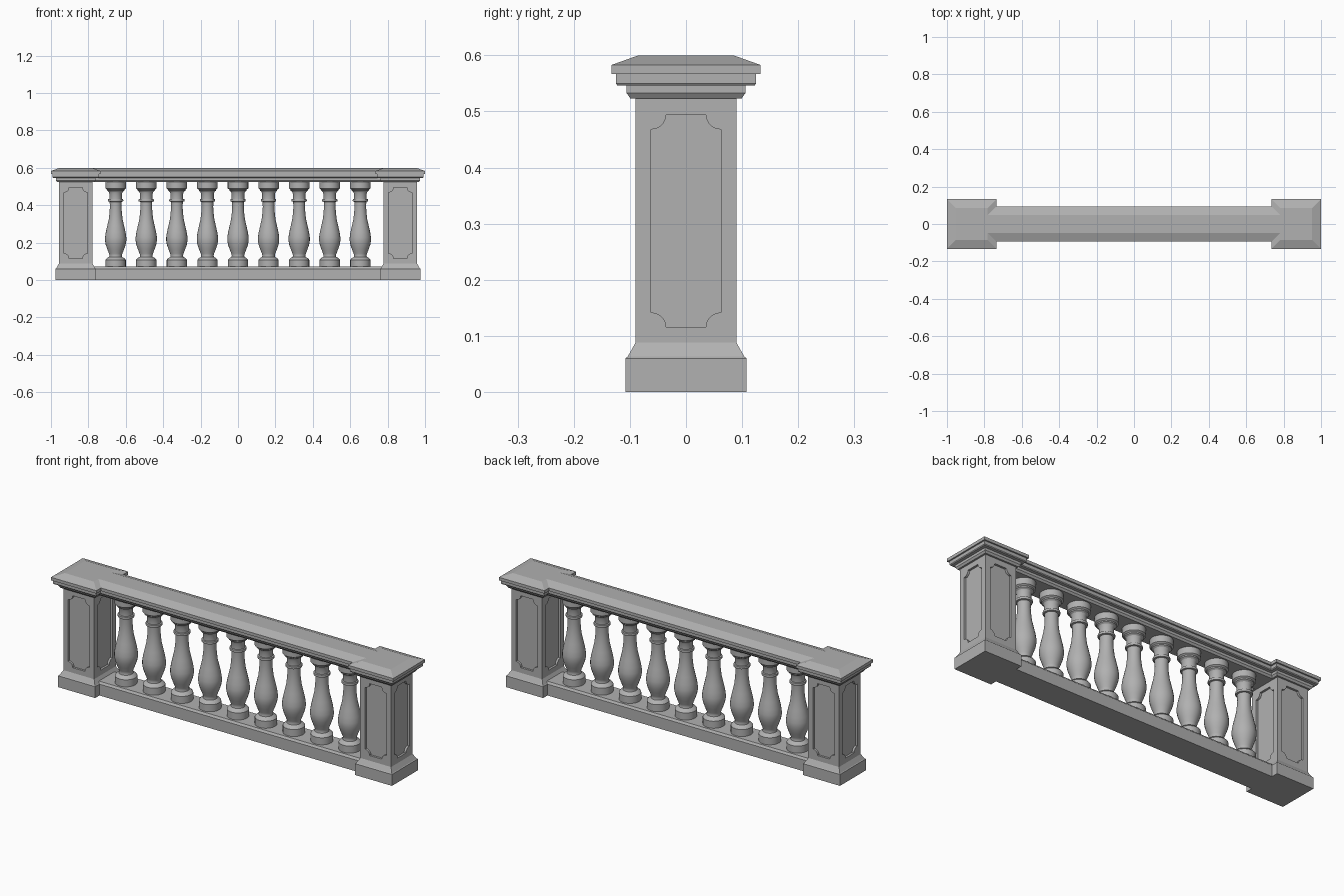
import bpy, bmesh, math
from mathutils import Vector, Matrix

if "Cube" in bpy.data.objects:
    bpy.data.objects.remove(bpy.data.objects["Cube"])

POST_X = 0.8675
stone = bpy.data.materials.new("dark_stone")
stone.diffuse_color = (0.44, 0.44, 0.44, 1)
stone.use_nodes = True
stone.node_tree.nodes["Principled BSDF"].inputs["Base Color"].default_value = stone.diffuse_color


def finish(name, bm):
    bmesh.ops.recalc_face_normals(bm, faces=bm.faces)
    mesh = bpy.data.meshes.new(name)
    bm.to_mesh(mesh)
    bm.free()
    mesh.materials.append(stone)
    obj = bpy.data.objects.new(name, mesh)
    bpy.context.collection.objects.link(obj)
    return obj


def add_loft(bm, rings):
    """Join closed rings of points and cap both ends."""
    rows = [[bm.verts.new(p) for p in ring] for ring in rings]
    n = len(rows[0])
    for a, b in zip(rows, rows[1:]):
        for i in range(n):
            j = (i + 1) % n
            bm.faces.new((a[i], a[j], b[j], b[i]))
    bm.faces.new(rows[0][::-1])
    bm.faces.new(rows[-1])


def rail(name, half_profile, half_length):
    """Symmetric cross-section (half width, z) drawn along x."""
    section = half_profile + [(-y, z) for y, z in reversed(half_profile)]
    bm = bmesh.new()
    add_loft(bm, [[(x, y, z) for y, z in section] for x in (-half_length, half_length)])
    return finish(name, bm)


# Moulding shared by the post caps and the hand rail (half width, z)
cap = [(0.099, 0.523), (0.106, 0.533), (0.106, 0.546), (0.122, 0.546), (0.125, 0.550),
       (0.125, 0.567), (0.1325, 0.567), (0.1325, 0.583), (0.085, 0.600)]

# Square post: plinth, shaft and cap
post_profile = [(0.108, 0), (0.108, 0.060), (0.104, 0.063), (0.090, 0.088), (0.090, 0.523)] + cap
bm = bmesh.new()
add_loft(bm, [[(-h, -h, z), (h, -h, z), (h, h, z), (-h, h, z)] for h, z in post_profile])
post = finish("left_post", bm)

# Panel outline with scooped corners
W, Z0, Z1, R = 0.062, 0.115, 0.495, 0.027
outline = []
for cx, cz, start in ((W, Z0, 180), (W, Z1, 270), (-W, Z1, 0), (-W, Z0, 90)):
    for k in range(6):
        a = math.radians(start - 18 * k)
        outline.append((cx + R * math.cos(a), cz + R * math.sin(a)))

# Recess the panel on all four sides of the post
bm = bmesh.new()
for side in range(4):
    turn = Matrix.Rotation(side * math.pi / 2, 3, 'Z')
    add_loft(bm, [[turn @ Vector((x, y, z)) for x, z in outline] for y in (-0.10, -0.079)])
cutter = finish("panel_cutter", bm)
cutter.hide_render = True
mod = post.modifiers.new("panels", 'BOOLEAN')
mod.operation = 'DIFFERENCE'
mod.solver = 'EXACT'
mod.object = cutter
bpy.context.view_layer.objects.active = post
bpy.ops.object.modifier_apply(modifier=mod.name)
bpy.data.objects.remove(cutter)

post.location.x = -POST_X
right_post = post.copy()
right_post.name = "right_post"
right_post.location.x = POST_X
bpy.context.collection.objects.link(right_post)

# Hand rail and bottom rail
rail("hand_rail", [(y - 0.038, z) for y, z in cap], 0.7825)
rail("bottom_rail", [(0.072, 0), (0.072, 0.060), (0.069, 0.063), (0.064, 0.071)], 0.768)

# Turned baluster (radius, z)
turned = [(0.054, 0.070), (0.054, 0.108), (0.045, 0.118),
          (0.035, 0.123), (0.033, 0.132), (0.036, 0.142), (0.045, 0.165), (0.053, 0.188),
          (0.057, 0.210), (0.057, 0.228), (0.053, 0.255), (0.045, 0.290), (0.037, 0.325),
          (0.033, 0.360), (0.031, 0.390), (0.032, 0.418), (0.040, 0.420), (0.041, 0.426),
          (0.040, 0.432), (0.034, 0.434), (0.034, 0.462), (0.038, 0.472), (0.046, 0.478),
          (0.047, 0.484), (0.055, 0.490), (0.055, 0.525)]
SEG = 24
bm = bmesh.new()
add_loft(bm, [[(r * math.cos(2 * math.pi * i / SEG), r * math.sin(2 * math.pi * i / SEG), z)
               for i in range(SEG)] for r, z in turned])
baluster = finish("baluster_1", bm)
bpy.ops.object.select_all(action='DESELECT')
baluster.select_set(True)
bpy.context.view_layer.objects.active = baluster
bpy.ops.object.shade_smooth_by_angle(angle=math.radians(30))

# Row of nine balusters
baluster.location.x = -4 * 0.1635
for i in range(1, 9):
    b = baluster.copy()
    b.name = f"baluster_{i + 1}"
    b.location.x = (i - 4) * 0.1635
    bpy.context.collection.objects.link(b)
